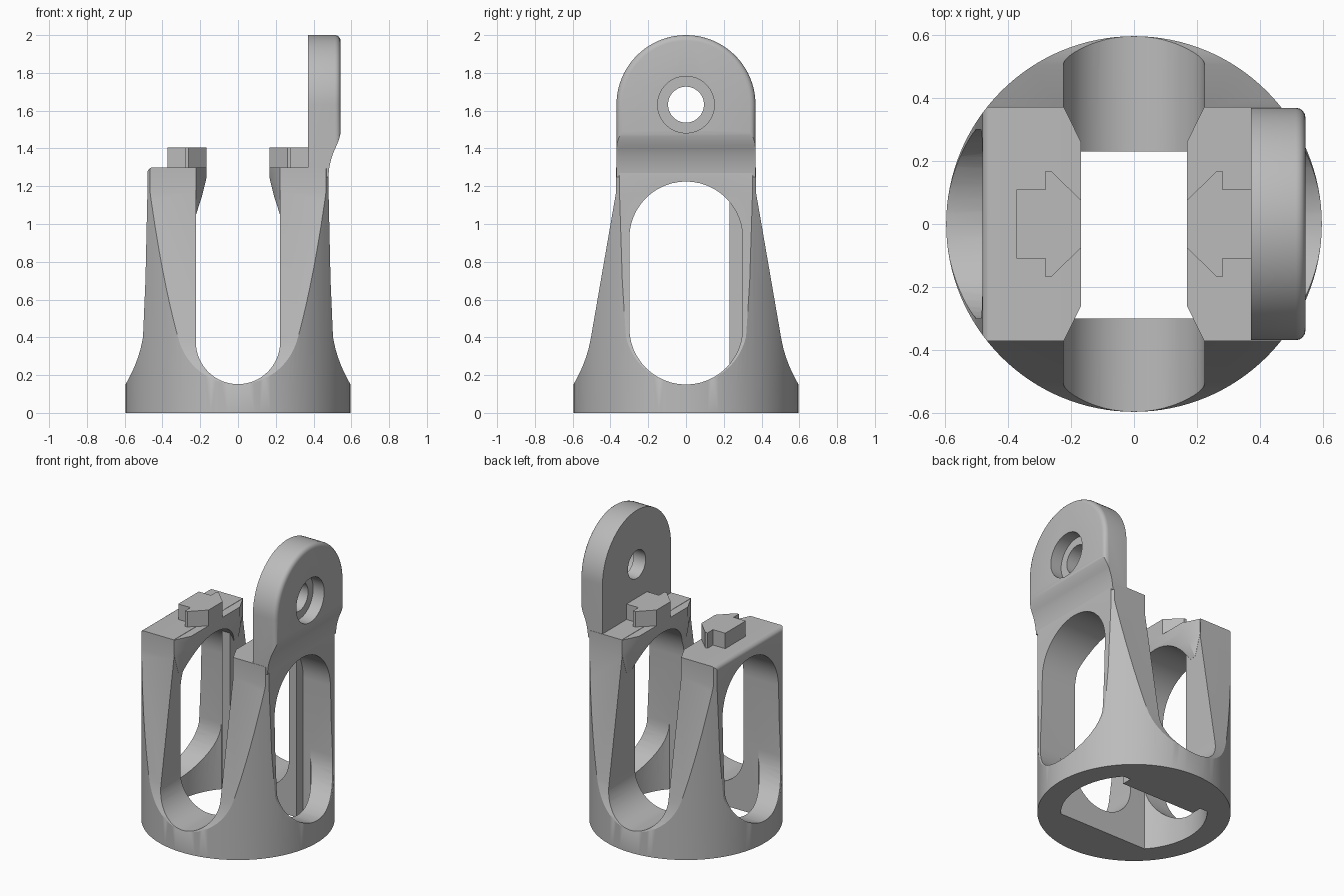
import bpy, bmesh
from math import sin, cos, pi, radians

cube = bpy.data.objects.get("Cube")
if cube:
    bpy.data.objects.remove(cube, do_unlink=True)

grey = bpy.data.materials.new("plain grey")
grey.use_nodes = True
COLOUR = (0.5, 0.5, 0.5, 1)
grey.diffuse_color = COLOUR
grey.node_tree.nodes["Principled BSDF"].inputs["Base Color"].default_value = COLOUR


def finish(name, bm):
    bmesh.ops.recalc_face_normals(bm, faces=bm.faces)
    mesh = bpy.data.meshes.new(name)
    bm.to_mesh(mesh)
    bm.free()
    mesh.materials.append(grey)
    ob = bpy.data.objects.new(name, mesh)
    bpy.context.collection.objects.link(ob)
    return ob


def prism(name, pts, axis, a, b, round_edge=0):
    """Extrude a 2D outline along an axis from a to b, optionally rounding the far rim."""
    place = {"x": lambda p, h: (h, p[0], p[1]),
             "y": lambda p, h: (p[0], h, p[1]),
             "z": lambda p, h: (p[0], p[1], h)}[axis]
    bm = bmesh.new()
    low = [bm.verts.new(place(p, a)) for p in pts]
    high = [bm.verts.new(place(p, b)) for p in pts]
    bm.faces.new(low)
    rim = bm.faces.new(high)
    n = len(pts)
    for i in range(n):
        j = (i + 1) % n
        bm.faces.new((low[i], low[j], high[j], high[i]))
    if round_edge:
        bmesh.ops.recalc_face_normals(bm, faces=bm.faces)
        bmesh.ops.bevel(bm, geom=list(rim.edges), offset=round_edge,
                        segments=4, profile=0.5, affect="EDGES")
    return finish(name, bm)


def rect(u0, u1, v0, v1):
    return [(u0, v0), (u1, v0), (u1, v1), (u0, v1)]


def arc(u, v, r, start, end, n=24):
    angles = [radians(start + (end - start) * i / n) for i in range(n + 1)]
    return [(u + r * cos(t), v + r * sin(t)) for t in angles]


def circle(u, v, r, n=64):
    return arc(u, v, r, 0, 360, n)[:-1]


def bezier(p, q, r, n=8):
    return [tuple((1 - t) ** 2 * a + 2 * t * (1 - t) * b + t * t * c
                  for a, b, c in zip(p, q, r))
            for t in (i / n for i in range(n + 1))]


def both_sides(half):
    return half + [(-u, v) for u, v in reversed(half)]


def boolean(ob, tool, operation):
    mod = ob.modifiers.new("cut", "BOOLEAN")
    mod.operation = operation
    mod.solver = "EXACT"
    mod.object = tool
    bpy.context.view_layer.objects.active = ob
    bpy.ops.object.modifier_apply(modifier=mod.name)
    bpy.data.objects.remove(tool, do_unlink=True)


def side_slot():
    outline = arc(0, 0.45, 0.3, 180, 360) + arc(0, 0.925, 0.3, 0, 180)
    return prism("side_slot", outline, "x", -1, 1)


# Body: a cylinder trimmed by a flared outline in each direction
body = prism("body", circle(0, 0, 0.595, 128), "z", 0, 1.5)
flare = bezier((0.596, 0.15), (0.525, 0.27), (0.503, 0.4))
front_half = ([(0.62, -0.1), (0.62, 0.15)] + flare + [(0.49, 0.7), (0.48, 1.15)]
              + arc(0.45, 1.27, 0.03, 0, 90, 6))
side_half = ([(0.62, -0.1), (0.62, 0.15)] + flare + [(0.37, 1.17), (0.37, 1.6)])
boolean(body, prism("front_trim", both_sides(front_half), "y", -1, 1), "INTERSECT")
boolean(body, prism("side_trim", both_sides(side_half), "x", -1, 1), "INTERSECT")

# Hollow base with two flat walls, then the side windows
cavity = prism("cavity", circle(0, 0, 0.45), "z", -0.1, 0.5)
boolean(cavity, prism("cavity_trim", rect(-1, 1, -0.3, 0.3), "z", -1, 1), "INTERSECT")
boolean(body, cavity, "DIFFERENCE")
boolean(body, side_slot(), "DIFFERENCE")

# Thicker back wall, then the open slot between the two legs
boolean(body, prism("back_wall", rect(-0.28, 0.28, 0.23, 0.33), "z", 0, 1.2), "UNION")
front_slot = arc(0, 0.375, 0.223, 180, 360, 32) + [(0.223, 2), (-0.223, 2)]
boolean(body, prism("front_slot", front_slot, "y", -1, 1), "DIFFERENCE")

parts = [body]
for side, s in (("left", 1), ("right", -1)):
    # Lip overhanging the slot at the top of each leg
    bm = bmesh.new()
    for e in (-1, 1):
        for x, y, z in ((0.168, 0.26, 1.298), (0.168, 0.26, 1.24), (0.19, 0.3, 1.15),
                        (0.222, 0.37, 1.298), (0.222, 0.37, 1.2), (0.222, 0.32, 1.05),
                        (0.24, 0.36, 1.298), (0.24, 0.32, 1.05)):
            bm.verts.new((s * x, e * y, z))
    bmesh.ops.convex_hull(bm, input=bm.verts)
    lip = finish(side + "_lip", bm)
    boolean(lip, side_slot(), "DIFFERENCE")
    # Arrow-shaped key on top of each leg
    half = [(0.372, 0.11), (0.28, 0.11), (0.28, 0.168), (0.262, 0.168), (0.168, 0.075)]
    outline = [(s * x, y) for x, y in half] + [(s * x, -y) for x, y in reversed(half)]
    parts += [lip, prism(side + "_key", outline, "z", 1.29, 1.405)]

# Tall lug with a round top, stepped outwards from the leg
tombstone = [(-0.368, 1.2), (0.368, 1.2)] + arc(0, 1.632, 0.368, 0, 180, 40)
lug = prism("lug", tombstone, "x", 0.37, 0.543, round_edge=0.03)
step = ([(0.3, 2.1), (0.3, 1.25), (0.478, 1.25)]
        + bezier((0.48, 1.27), (0.485, 1.33), (0.51, 1.39), 5)
        + bezier((0.515, 1.4), (0.543, 1.46), (0.543, 1.49), 5) + [(0.6, 1.5), (0.6, 2.1)])
boolean(lug, prism("lug_trim", step, "y", -1, 1), "INTERSECT")

# Bolt hole and counterbore
boolean(lug, prism("bolt_hole", circle(0, 1.632, 0.095), "x", 0, 1), "DIFFERENCE")
boolean(lug, prism("counterbore", circle(0, 1.632, 0.15), "x", 0.46, 1), "DIFFERENCE")
parts.append(lug)

# Smooth curves, sharp edges
bpy.ops.object.select_all(action="DESELECT")
for ob in parts:
    ob.select_set(True)
bpy.context.view_layer.objects.active = body
bpy.ops.object.shade_smooth_by_angle(angle=radians(30))
